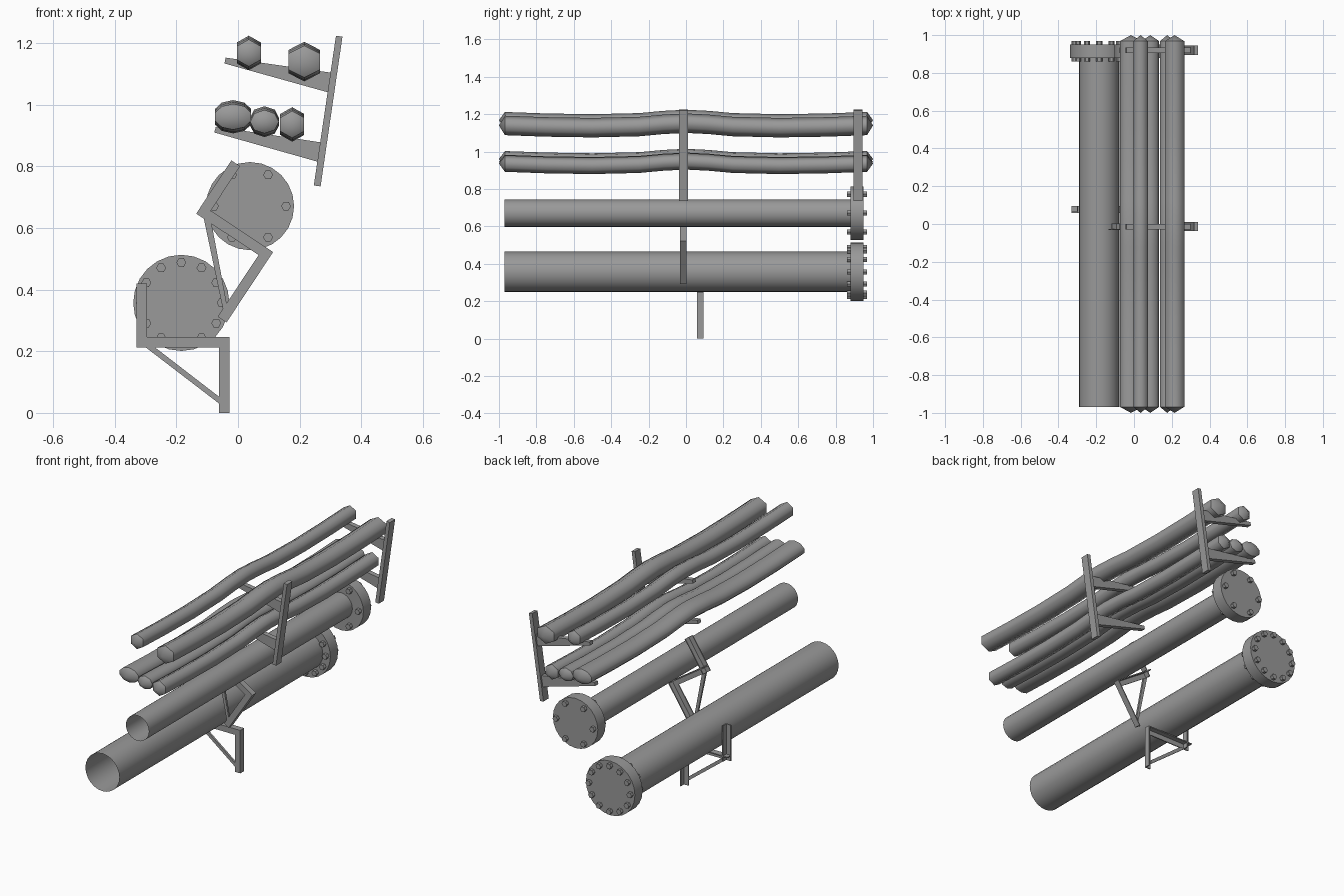
import bpy, bmesh
from math import sin, cos, pi, radians

if "Cube" in bpy.data.objects:
    bpy.data.objects.remove(bpy.data.objects["Cube"])

steel = bpy.data.materials.new("dark_steel")
steel.diffuse_color = (0.32, 0.32, 0.32, 1)
steel.use_nodes = True
steel.node_tree.nodes["Principled BSDF"].inputs["Base Color"].default_value = steel.diffuse_color


def finish(name, bm, smooth=False):
    bmesh.ops.recalc_face_normals(bm, faces=bm.faces)
    me = bpy.data.meshes.new(name)
    bm.to_mesh(me)
    bm.free()
    me.materials.append(steel)
    ob = bpy.data.objects.new(name, me)
    bpy.context.collection.objects.link(ob)
    if smooth:
        bpy.ops.object.select_all(action='DESELECT')
        ob.select_set(True)
        bpy.context.view_layer.objects.active = ob
        bpy.ops.object.shade_smooth_by_angle(angle=radians(40))
    return ob


def ring(bm, x, y, z, rx, rz, n, phase=0.0):
    return [bm.verts.new((x + rx * cos(phase + 2 * pi * i / n), y,
                          z + rz * sin(phase + 2 * pi * i / n))) for i in range(n)]


def bridge(bm, a, b):
    n = len(a)
    for i in range(n):
        bm.faces.new((a[i], a[(i + 1) % n], b[(i + 1) % n], b[i]))


def cylinder(bm, x, z, r, y0, y1, n, caps=True):
    a, b = ring(bm, x, y0, z, r, r, n), ring(bm, x, y1, z, r, r, n)
    bridge(bm, a, b)
    if caps:
        bm.faces.new(a)
        bm.faces.new(b)


def prism(bm, pts, y0, y1):
    # extrude an xz outline along y
    a = [bm.verts.new((x, y0, z)) for x, z in pts]
    b = [bm.verts.new((x, y1, z)) for x, z in pts]
    bridge(bm, a, b)
    bm.faces.new(a)
    bm.faces.new(b)


# Flanged pipes: open at the front, bolted blind flange at the back
def flanged_pipe(name, x, z, r, flange_r, bolt_circle, bolts):
    bm = bmesh.new()
    cylinder(bm, x, z, r, -0.97, 0.89, 24, caps=False)
    finish(name + "_pipe", bm, True)
    bm = bmesh.new()
    cylinder(bm, x, z, flange_r, 0.88, 0.95, 24)
    finish(name + "_flange", bm, True)
    bm = bmesh.new()
    for i in range(bolts):
        a = 2 * pi * i / bolts
        cylinder(bm, x + bolt_circle * cos(a), z + bolt_circle * sin(a), 0.016, 0.86, 0.968, 6)
    finish(name + "_bolts", bm)


flanged_pipe("lower", -0.184, 0.357, 0.108, 0.156, 0.131, 12)
flanged_pipe("upper", 0.039, 0.671, 0.073, 0.143, 0.117, 6)


# Angle-iron brackets: post, shelf, stop arm and brace, drawn from the top right corner
def bracket(name, cx, cz, deg, width, arm, post, y0):
    bm = bmesh.new()
    c, s, b, t = cos(radians(deg)), sin(radians(deg)), 0.034, 0.006

    def bar(u0, v0, u1, v1, ya, yb):
        poly([(u0, v0), (u1, v0), (u1, v1), (u0, v1)], ya, yb)

    def poly(pts, ya, yb):
        prism(bm, [(cx + u * c - v * s, cz + u * s + v * c) for u, v in pts], y0 + ya, y0 + yb)

    d = 0.035
    bar(-b, -post, 0, 0, 0, t)                 # post plate and flange
    bar(-t, -post, 0, 0, 0, d)
    bar(-width, -b, 0, 0, 0, t)                # shelf plate and flange
    bar(-width, -t, 0, 0, 0, d)
    bar(-width, -b, b - width, arm - b, 0, t)  # stop arm plate and flange
    bar(b - width - t, -b, b - width, arm - b, 0, d)
    p, q = (-width + 0.03, -b), (-b, -post + 0.03)
    poly([p, (p[0] + 0.03, p[1]), (q[0], q[1] + 0.022), q], 0, t * 2)  # brace
    finish(name, bm)


bracket("lower_bracket", -0.027, 0.247, 0, 0.303, 0.207, 0.247, 0.059)
bracket("upper_bracket", 0.114, 0.522, -33.5, 0.277, 0.207, 0.274, -0.033)

# Cantilever rack: leaning uprights with tapered arms
for tag, yc in (("middle", -0.014), ("back", 0.92)):
    bm = bmesh.new()
    prism(bm, [(0.246, 0.738), (0.268, 0.735), (0.339, 1.221), (0.318, 1.224)],
          yc - 0.024, yc + 0.024)
    finish(tag + "_rack_post", bm)
    bm = bmesh.new()
    prism(bm, [(-0.04, 1.153), (-0.044, 1.134), (0.293, 1.04), (0.302, 1.104)],
          yc - 0.014, yc + 0.014)
    prism(bm, [(-0.072, 0.929), (-0.077, 0.91), (0.259, 0.815), (0.268, 0.878)],
          yc - 0.014, yc + 0.014)
    finish(tag + "_rack_arms", bm)

# Sagging cable bundles: raised over the middle arm, pointed at both ends
half = [(0, 0.012), (0.12, 0.006), (0.25, -0.006), (0.5, -0.012), (0.75, -0.008), (0.968, 0)]
path = [(-y, dz) for y, dz in half[:0:-1]] + half
cables = [(0.035, 1.168, 0.045, 0.044, 6), (0.215, 1.14, 0.059, 0.052, 6),
          (-0.016, 0.961, 0.062, 0.042, 10), (0.086, 0.945, 0.047, 0.038, 8),
          (0.176, 0.936, 0.045, 0.044, 6)]
for k, (x, z, rx, rz, n) in enumerate(cables):
    bm = bmesh.new()
    rings = [ring(bm, x, y, z + dz, rx, rz, n, pi / 2) for y, dz in path]
    for a, b in zip(rings, rings[1:]):
        bridge(bm, a, b)
    for y, end in ((-1.0, rings[0]), (1.0, rings[-1])):
        tip = bm.verts.new((x, y, z))
        for i in range(n):
            bm.faces.new((end[i], end[(i + 1) % n], tip))
            bm.edges.get((end[i], end[(i + 1) % n])).smooth = False
    for f in bm.faces:
        f.smooth = True
    finish("cable_%d" % (k + 1), bm)
